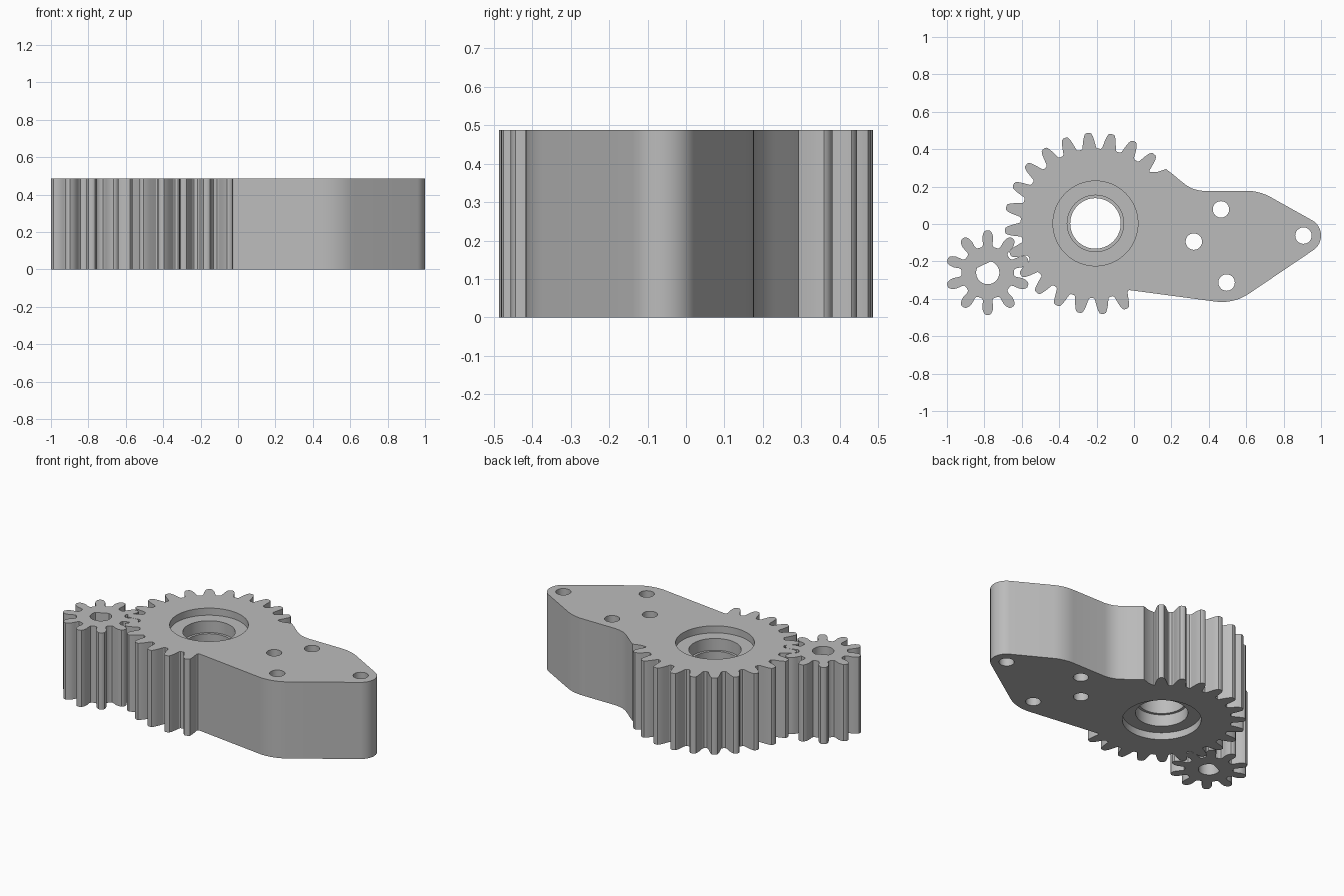
import bpy, bmesh
from math import sin, cos, radians
from mathutils import Vector

if "Cube" in bpy.data.objects:
    bpy.data.objects.remove(bpy.data.objects["Cube"], do_unlink=True)

HEIGHT = 0.487

grey = bpy.data.materials.new("plain_grey")
grey.use_nodes = True
colour = (0.5, 0.5, 0.5, 1)
grey.diffuse_color = colour
grey.node_tree.nodes["Principled BSDF"].inputs["Base Color"].default_value = colour


def polar(centre, radius, angle):
    a = radians(angle)
    return (centre[0] + radius * cos(a), centre[1] + radius * sin(a))


def arc(centre, radius, start, end, steps):
    return [polar(centre, radius, start + (end - start) * i / steps) for i in range(steps + 1)]


def prism(name, outline, low, high):
    """Extrude a counter-clockwise outline from low to high."""
    bm = bmesh.new()
    base = bm.faces.new([bm.verts.new((x, y, low)) for x, y in outline])
    top = bmesh.ops.extrude_face_region(bm, geom=[base])["geom"]
    verts = [v for v in top if isinstance(v, bmesh.types.BMVert)]
    bmesh.ops.translate(bm, verts=verts, vec=Vector((0, 0, high - low)))
    bmesh.ops.recalc_face_normals(bm, faces=bm.faces)
    mesh = bpy.data.meshes.new(name)
    bm.to_mesh(mesh)
    bm.free()
    mesh.materials.append(grey)
    obj = bpy.data.objects.new(name, mesh)
    bpy.context.collection.objects.link(obj)
    return obj


def round_cutter(centre, radius, low=-0.1, high=HEIGHT + 0.1, sides=64):
    cutter = prism("cutter", arc(centre, radius, 0, 360 - 360 / sides, sides - 1), low, high)
    cutter.hide_render = True
    return cutter


def cut_and_smooth(obj, cutters):
    """Apply every cutter, remove them, then smooth the curved walls."""
    for cutter in cutters:
        mod = obj.modifiers.new("cut", "BOOLEAN")
        mod.operation = "DIFFERENCE"
        mod.solver = "EXACT"
        mod.object = cutter
    graph = bpy.context.evaluated_depsgraph_get()
    mesh = bpy.data.meshes.new_from_object(obj.evaluated_get(graph))
    obj.modifiers.clear()
    obj.data = mesh
    for cutter in cutters:
        bpy.data.objects.remove(cutter, do_unlink=True)
    bpy.ops.object.select_all(action="DESELECT")
    obj.select_set(True)
    bpy.context.view_layer.objects.active = obj
    bpy.ops.object.shade_smooth_by_angle(angle=radians(30))


def teeth(centre, profile, first, pitch, count):
    """Repeat a half-tooth profile of (radius, half angle) pairs, mirrored."""
    points = []
    for i in range(count):
        middle = first + i * pitch
        points += [polar(centre, r, middle - a) for r, a in profile]
        points += [polar(centre, r, middle + a) for r, a in reversed(profile)]
    return points


# Toothed arm: partial gear flowing into a tapered plate
gear = (-0.206, 0.003)
gear_tooth = [(0.40, 6.2), (0.406, 5.2), (0.422, 4.6), (0.446, 3.75),
              (0.467, 2.9), (0.481, 2.0), (0.485, 1.0)]
tip = (0.906, -0.062)
outline = teeth(gear, gear_tooth, 49.7, 15, 17)
outline += [polar(gear, 0.40, 297)]
outline += arc((0.47, -0.16), 0.257, -98.5, -56, 10)
outline += arc(tip, 0.094, -56, 61.5, 20)
outline += arc((0.604, -0.08), 0.257, 61.5, 90, 8)
outline += [(0.37, 0.177), (0.34, 0.181), (0.31, 0.19), (0.283, 0.205),
            (0.25, 0.23), (0.21, 0.264), (0.171, 0.294), (0.123, 0.278)]
arm = prism("toothed_arm", outline, 0, HEIGHT)

# Bearing seat: shallow recess and stepped bore on both faces, plus bolt holes
cutters = [round_cutter(gear, 0.135)]
for radius, depth in ((0.227, 0.045), (0.151, 0.12)):
    cutters.append(round_cutter(gear, radius, -0.1, depth))
    cutters.append(round_cutter(gear, radius, HEIGHT - depth, HEIGHT + 0.1))
for spot in (tip, (0.465, 0.078), (0.32, -0.094), (0.495, -0.313)):
    cutters.append(round_cutter(spot, 0.044, sides=32))
cut_and_smooth(arm, cutters)

# Pinion with a D-shaped bore
hub = (-0.782, -0.26)
pinion_tooth = [(0.14, 14), (0.144, 11), (0.155, 9.4), (0.17, 9.2),
                (0.187, 9), (0.206, 7.2), (0.221, 4.6), (0.226, 2)]
pinion = prism("pinion", teeth(hub, pinion_tooth, 90, 36, 10), 0, HEIGHT)
bore = prism("bore_cutter", arc(hub, 0.062, 155, 435, 40), -0.1, HEIGHT + 0.1)
bore.hide_render = True
cut_and_smooth(pinion, [bore])
